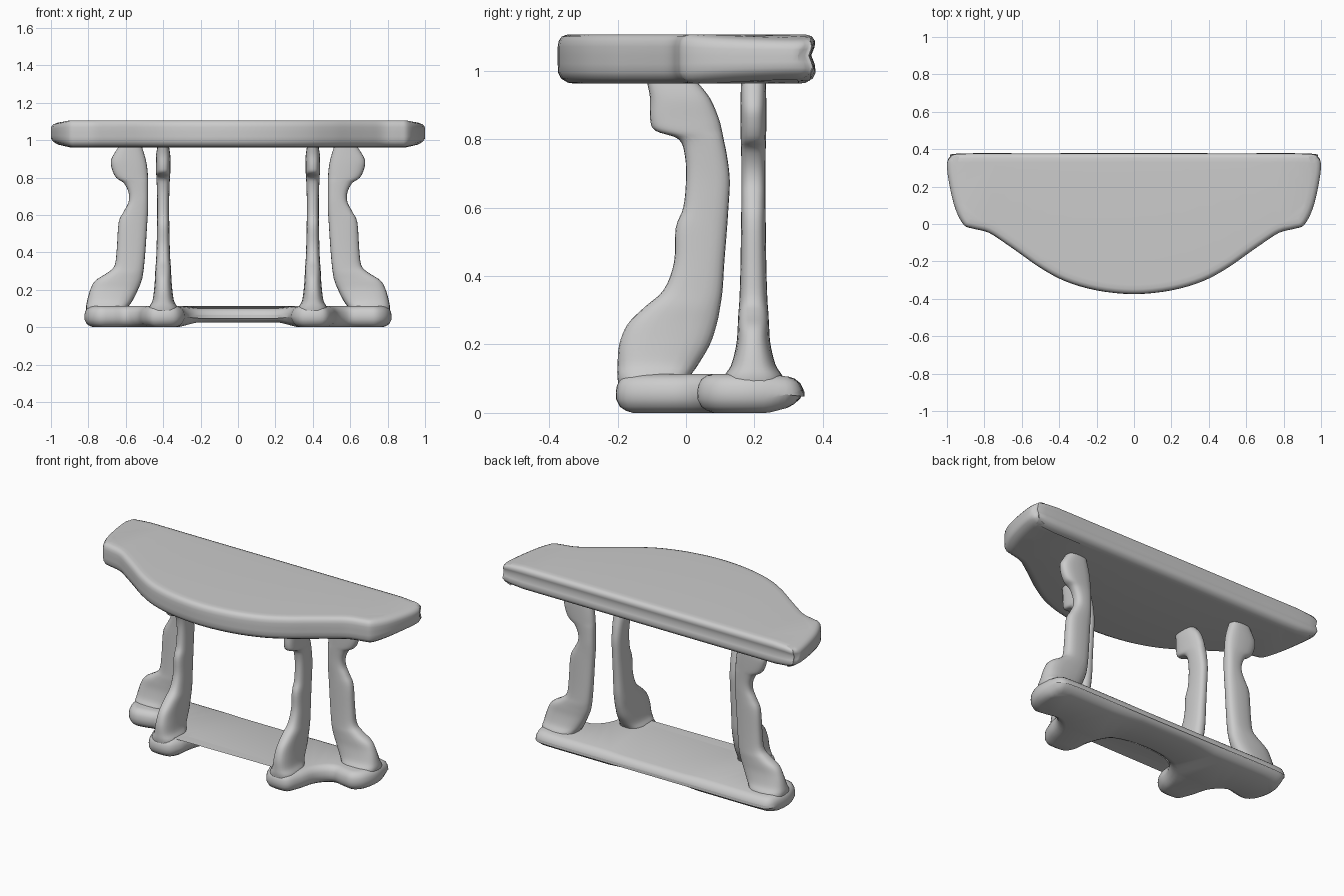
import bpy, bmesh, math
from mathutils import Vector

if "Cube" in bpy.data.objects:
    bpy.data.objects.remove(bpy.data.objects["Cube"])


def spline(pts, closed=False, steps=4):
    """Catmull-Rom interpolation of tuples of any length."""
    n = len(pts)
    get = (lambda i: pts[i % n]) if closed else (lambda i: pts[max(0, min(n - 1, i))])
    out = []
    for i in range(n if closed else n - 1):
        a, b, c, d = get(i - 1), get(i), get(i + 1), get(i + 2)
        for s in range(steps):
            t = s / steps
            out.append(tuple(0.5 * (2 * q + (r - p) * t + (2 * p - 5 * q + 4 * r - w) * t * t
                                    + (3 * q - p - 3 * r + w) * t ** 3)
                             for p, q, r, w in zip(a, b, c, d)))
    if not closed:
        out.append(pts[-1])
    return out


def loft(name, rings):
    """Skin a stack of equal-sized rings and cap both ends."""
    bm = bmesh.new()
    vs = [[bm.verts.new(p) for p in ring] for ring in rings]
    n = len(rings[0])
    for lo, hi in zip(vs, vs[1:]):
        for i in range(n):
            j = (i + 1) % n
            bm.faces.new((lo[i], lo[j], hi[j], hi[i]))
    caps = [bm.faces.new(vs[0][::-1]), bm.faces.new(vs[-1])]
    bmesh.ops.triangulate(bm, faces=caps)
    bmesh.ops.recalc_face_normals(bm, faces=bm.faces)
    me = bpy.data.meshes.new(name)
    bm.to_mesh(me)
    bm.free()
    ob = bpy.data.objects.new(name, me)
    bpy.context.collection.objects.link(ob)
    bpy.ops.object.select_all(action='DESELECT')
    ob.select_set(True)
    bpy.context.view_layer.objects.active = ob
    bpy.ops.object.shade_smooth_by_angle(angle=math.radians(45))
    return ob


def slab(name, half, layers, shape):
    """Mirrored plan outline stacked in (z, inset) layers, adjusted by shape()."""
    full = half + [(-x, y) for x, y in half[-2:0:-1]]
    pts = [Vector(p) for p in spline(full, closed=True)]
    n = len(pts)
    rings = []
    for z, inset in layers:
        ring = []
        for i, p in enumerate(pts):
            t = (pts[(i + 1) % n] - pts[i - 1]).normalized()
            q = p + Vector((-t.y, t.x)) * inset
            ring.append(shape(q.x, q.y, z))
        rings.append(ring)
    return loft(name, rings)


def leg(name, rows, place):
    """Flat shaped leg: rows are (z, edge a, edge b, half thickness)."""
    rings = []
    for z, a, b, t in spline(rows):
        ring = []
        for k in range(24):
            ang = math.tau * k / 24
            c, s = math.cos(ang), math.sin(ang)
            u = (a + b) / 2 + (b - a) / 2 * math.copysign(abs(c) ** 0.75, c)
            ring.append(place(u, t * math.copysign(abs(s) ** 0.75, s), z))
        rings.append(ring)
    return loft(name, rings)


# Tabletop: bowed front, small side ears, grooved back edge, thinner ends
def top_shape(x, y, z):
    end = max(0.0, (abs(x) - 0.9) / 0.1)
    z = 1.04 + (z - 1.035) * (1 - 0.3 * end)
    if y > 0.34:
        y -= 0.014 * max(0.0, 1 - abs(z - 1.045) / 0.035)
    return x, y, z


top_half = [(0, -.375), (.2, -.355), (.37, -.305), (.5, -.235), (.6, -.165), (.7, -.095),
            (.78, -.045), (.86, -.025), (.91, -.005), (.955, .08), (.985, .2), (1, .31),
            (.985, .36), (.93, .378), (.5, .379), (0, .38)]
slab("tabletop", top_half,
     [(.957, .05), (.96, .03), (.972, .01), (.99, .001), (1.015, 0), (1.04, 0), (1.065, 0),
      (1.082, .003), (1.095, .012), (1.1, .026), (1.101, .05)], top_shape)


# Base: four foot lobes, concave front, thinner in the middle and along the back
def base_shape(x, y, z):
    mid = min(1.0, max(0.0, (0.32 - abs(x)) / 0.1))
    back = min(1.0, max(0.0, (y - 0.24) / 0.1))
    f = max(mid, back)
    return x, y, z + f * (0.026 if z < 0.05 else -0.012)


base_half = [(0, .08), (.14, .065), (.23, .02), (.275, -.05), (.29, -.13), (.33, -.19),
             (.4, -.205), (.47, -.19), (.51, -.11), (.54, -.01), (.6, .05), (.67, .04),
             (.74, .035), (.795, .08), (.82, .16), (.815, .25), (.79, .325), (.7, .345),
             (.4, .345), (0, .345)]
slab("base", base_half,
     [(0, .05), (.006, .03), (.018, .012), (.04, .001), (.06, 0), (.08, .003), (.098, .012),
      (.109, .028), (.113, .045)], base_shape)

# Leg profiles
front_rows = [(.04, -.19, 0, .08), (.1, -.2, .01, .078), (.14, -.2, .035, .058),
              (.2, -.195, .07, .049), (.26, -.17, .09, .044), (.31, -.12, .1, .042),
              (.36, -.065, .107, .038), (.44, -.035, .112, .035), (.54, -.03, .12, .033),
              (.6, -.008, .124, .032), (.68, 0, .128, .032), (.75, -.003, .12, .034),
              (.8, -.022, .11, .036), (.825, -.09, .105, .038), (.86, -.105, .096, .038),
              (.92, -.105, .07, .038), (.97, -.115, .03, .03)]
rear_rows = [(.04, .59, .8, .09), (.1, .59, .812, .088), (.14, .565, .807, .065),
             (.2, .535, .79, .05), (.25, .515, .762, .046), (.29, .507, .7, .044),
             (.33, .502, .66, .041), (.42, .494, .648, .038), (.56, .485, .638, .036),
             (.62, .481, .61, .035), (.67, .48, .585, .035), (.72, .48, .585, .035),
             (.77, .48, .61, .036), (.8, .481, .652, .037), (.85, .485, .675, .038),
             (.9, .494, .677, .038), (.97, .515, .635, .036)]
for side, label in ((1, "right"), (-1, "left")):
    # Front legs lie fore-and-aft, rear legs lie side to side
    leg("front_leg_" + label, front_rows, lambda u, t, z: (side * (.4 + t), u, z))
    leg("rear_leg_" + label, rear_rows, lambda u, t, z: (side * u, .197 + t, z))
